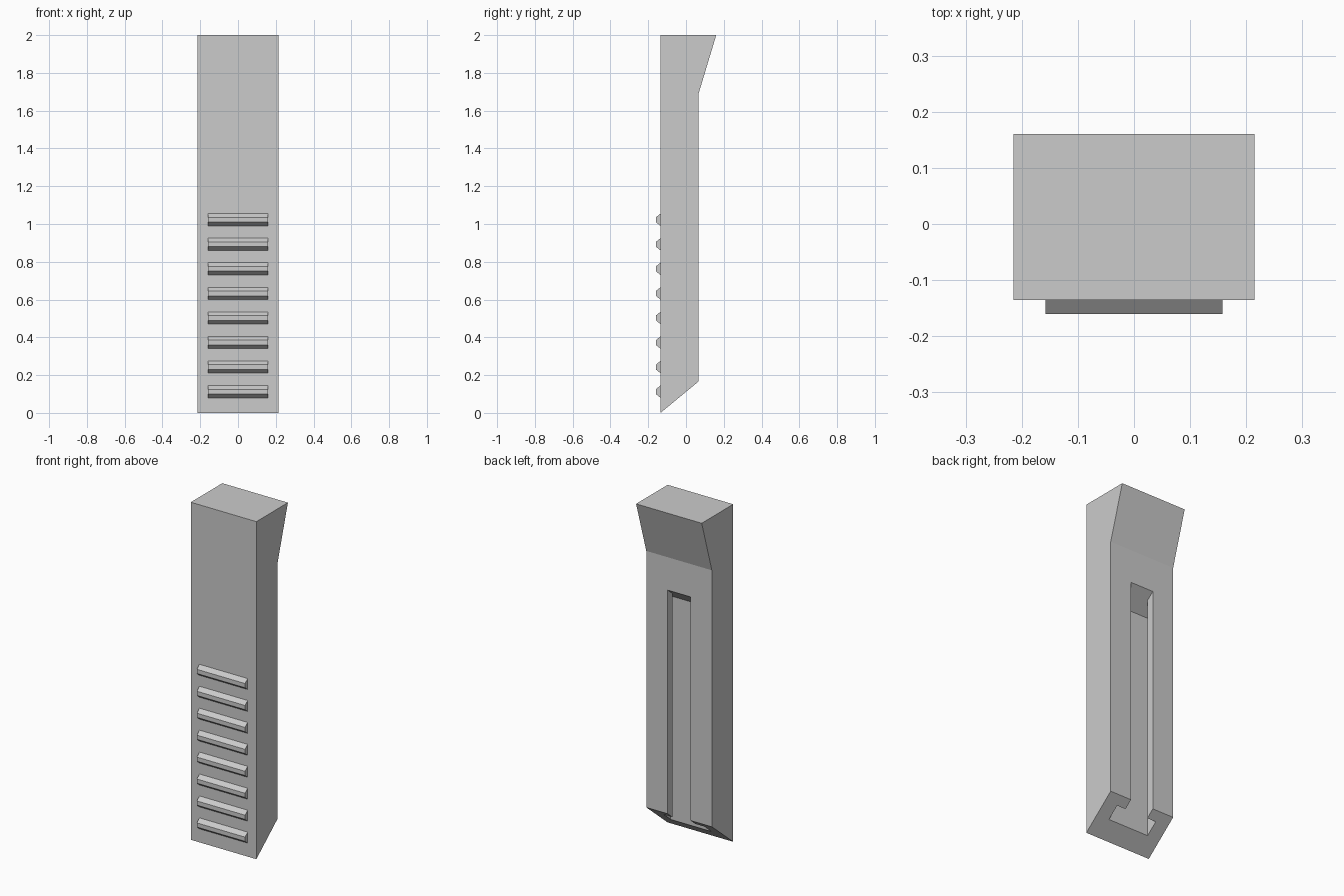
import bpy, bmesh
from mathutils import Vector

if "Cube" in bpy.data.objects:
    bpy.data.objects.remove(bpy.data.objects["Cube"])


def prism(name, ring, offset):
    """Closed prism: a flat ring of points swept along an offset."""
    bm = bmesh.new()
    face = bm.faces.new([bm.verts.new(p) for p in ring])
    new = bmesh.ops.extrude_face_region(bm, geom=[face])["geom"]
    bmesh.ops.translate(bm, vec=Vector(offset),
                        verts=[v for v in new if isinstance(v, bmesh.types.BMVert)])
    bmesh.ops.recalc_face_normals(bm, faces=bm.faces)
    mesh = bpy.data.meshes.new(name)
    bm.to_mesh(mesh)
    bm.free()
    obj = bpy.data.objects.new(name, mesh)
    bpy.context.collection.objects.link(obj)
    return obj


def side_profile(name, points, half_width):
    """Sweep a (y, z) side profile across x."""
    return prism(name, [(-half_width, y, z) for y, z in points], (2 * half_width, 0, 0))


FRONT, BACK = -0.135, 0.065
BEVEL_TOP, SLOT_TOP = 0.165, 1.49
SLOPE = BEVEL_TOP / (BACK - FRONT)

# Body: slanted foot, straight shaft, flared head
body = side_profile("body", [(FRONT, 0), (BACK, BEVEL_TOP), (BACK, 1.685),
                             (0.16, 2), (FRONT, 2)], 0.215)

# T-shaped slot, sheared so its closed end runs parallel to the slanted foot
half = [(0.075, 0.1), (0.075, 0.02), (0.133, 0.02), (0.133, -0.047)]
outline = half + [(-x, y) for x, y in reversed(half)]
drop = 0.2
ring = [(x, y, (y - FRONT) * SLOPE - drop) for x, y in outline]
cutter = prism("slot_cutter", ring, (0, 0, SLOT_TOP - BEVEL_TOP + drop))
cutter.hide_render = True
cutter.hide_viewport = True

cut = body.modifiers.new("slot", "BOOLEAN")
cut.operation = "DIFFERENCE"
cut.solver = "EXACT"
cut.object = cutter

# Grip ribs on the front
for i in range(8):
    z = 0.08 + 0.13 * i
    side_profile(f"grip_rib_{i + 1}", [(FRONT, z), (-0.16, z + 0.02),
                                       (-0.16, z + 0.045), (FRONT, z + 0.065)], 0.158)
